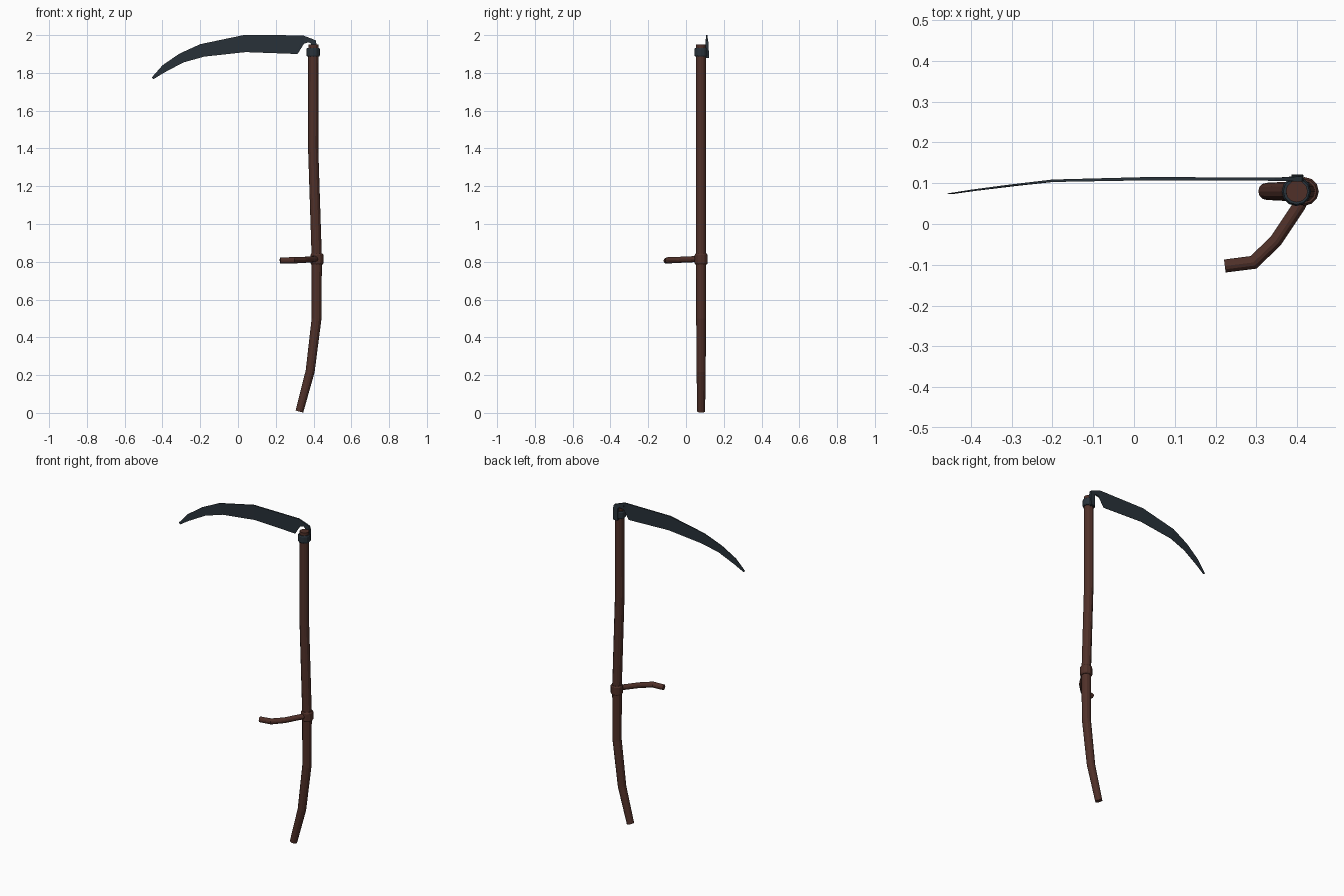
import bpy, bmesh, math
from mathutils import Vector

if "Cube" in bpy.data.objects:
    bpy.data.objects.remove(bpy.data.objects["Cube"])


def material(name, rgb):
    m = bpy.data.materials.new(name)
    m.diffuse_color = (*rgb, 1)
    m.use_nodes = True
    m.node_tree.nodes["Principled BSDF"].inputs["Base Color"].default_value = m.diffuse_color
    return m


WOOD = material("dark_wood", (0.08, 0.03, 0.022))
STEEL = material("dark_steel", (0.022, 0.032, 0.042))


def finish(bm, name, mat):
    bmesh.ops.recalc_face_normals(bm, faces=bm.faces)
    me = bpy.data.meshes.new(name)
    bm.to_mesh(me)
    bm.free()
    me.materials.append(mat)
    ob = bpy.data.objects.new(name, me)
    bpy.context.collection.objects.link(ob)
    return ob


def skin(bm, rings):
    """Bridge closed rings of points and cap both ends."""
    vs = [[bm.verts.new(p) for p in r] for r in rings]
    n = len(vs[0])
    for a, b in zip(vs, vs[1:]):
        for i in range(n):
            j = (i + 1) % n
            bm.faces.new((a[i], a[j], b[j], b[i]))
    bm.faces.new(vs[0][::-1])
    bm.faces.new(vs[-1])


def tube(name, pts, radii, ref, mat, sides=12):
    """Flat-faced round bar along a path lying across the ref axis."""
    pts, ref = [Vector(p) for p in pts], Vector(ref)
    rings = []
    for i, p in enumerate(pts):
        a = (p - pts[i - 1]).normalized() if i else Vector()
        b = (pts[i + 1] - p).normalized() if i < len(pts) - 1 else Vector()
        t = (a + b).normalized()
        u = ref.cross(t).normalized()
        v = t.cross(u)
        rings.append([p + radii[i] * (u * math.cos(k * math.tau / sides) + v * math.sin(k * math.tau / sides))
                      for k in range(sides)])
    bm = bmesh.new()
    skin(bm, rings)
    return finish(bm, name, mat)


Y = 0.08  # depth of the shaft axis

# Curved shaft
tube("shaft", [(0.325, Y, 0.007), (0.382, Y, 0.22), (0.416, Y, 0.5), (0.417, Y, 0.82),
               (0.398, Y, 1.4), (0.399, Y, 1.95)],
     [0.021, 0.024, 0.026, 0.027, 0.027, 0.027], (0, 1, 0), WOOD)

# Wooden ring holding the hand grip
tube("grip_ring", [(0.418, Y, 0.785), (0.418, Y, 0.793), (0.418, Y, 0.835), (0.418, Y, 0.843)],
     [0.030, 0.035, 0.035, 0.030], (0, 1, 0), WOOD)

# Bent hand grip
tube("hand_grip", [(0.42, 0.075, 0.815), (0.405, 0.045, 0.814), (0.347, -0.042, 0.81),
                   (0.293, -0.094, 0.808), (0.223, -0.103, 0.806)],
     [0.016, 0.016, 0.016, 0.017, 0.016], (0, 0, 1), WOOD)

# Metal collar clamping the blade
tube("blade_collar", [(0.398, Y, 1.886), (0.398, Y, 1.893), (0.398, Y, 1.925), (0.398, Y, 1.932)],
     [0.032, 0.036, 0.036, 0.032], (0, 1, 0), STEEL)

# Blade: (spine x, spine z, edge x, edge z, y), thick spine and thin edge
stations = [(0.345, 1.998, 0.35, 1.955, 0.110), (0.335, 1.999, 0.315, 1.90, 0.110),
            (0.03, 2.0, 0.04, 1.91, 0.111), (-0.20, 1.952, -0.18, 1.886, 0.106),
            (-0.31, 1.902, -0.29, 1.855, 0.094), (-0.40, 1.84, -0.39, 1.802, 0.082),
            (-0.457, 1.775, -0.447, 1.767, 0.074)]
bm = bmesh.new()
skin(bm, [[(sx, y - h, sz), (sx, y + h, sz), (ex, y + 0.001, ez), (ex, y - 0.001, ez)]
          for (sx, sz, ex, ez, y), h in zip(stations, (0.004, 0.004, 0.004, 0.003, 0.002, 0.002, 0.001))])
finish(bm, "blade", STEEL)

# Tang hooking from the blade heel down the back of the shaft
tang = [(0.345, 1.998, 0.35, 1.955), (0.385, 1.983, 0.375, 1.962),
        (0.412, 1.972, 0.386, 1.955), (0.416, 1.95, 0.386, 1.94), (0.414, 1.88, 0.386, 1.88)]
bm = bmesh.new()
skin(bm, [[(ax, 0.110 - h, az), (ax, 0.110 + k, az), (bx, 0.110 + k, bz), (bx, 0.110 - h, bz)]
          for (ax, az, bx, bz), h, k in zip(tang, (0.004, 0.005, 0.006, 0.006, 0.006),
                                            (0.004, 0.005, 0.007, 0.01, 0.011))])
finish(bm, "blade_tang", STEEL)
